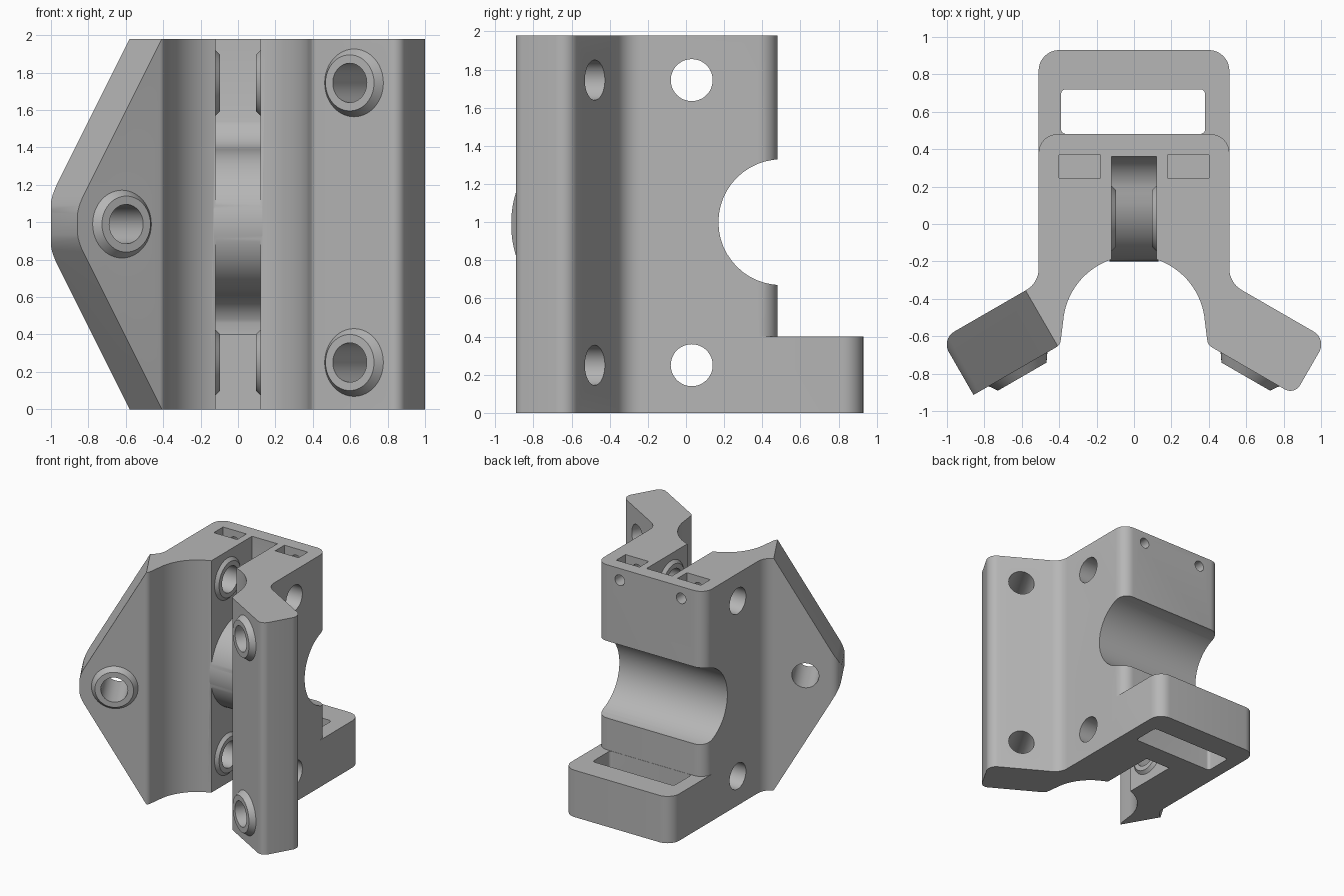
import bpy
import bmesh
from math import cos, sin, radians, pi
from mathutils import Matrix, Vector

if "Cube" in bpy.data.objects:
    bpy.data.objects.remove(bpy.data.objects["Cube"], do_unlink=True)

grey = bpy.data.materials.new("light grey plastic")
grey.use_nodes = True
grey.diffuse_color = (0.47, 0.47, 0.47, 1)
grey.node_tree.nodes["Principled BSDF"].inputs["Base Color"].default_value = grey.diffuse_color

HEIGHT, MID = 1.98, 0.99
SCREW_Z = (0.25, 1.745)


def finish(name, bm):
    bmesh.ops.recalc_face_normals(bm, faces=bm.faces)
    mesh = bpy.data.meshes.new(name)
    bm.to_mesh(mesh)
    bm.free()
    mesh.materials.append(grey)
    obj = bpy.data.objects.new(name, mesh)
    bpy.context.collection.objects.link(obj)
    return obj


def prism(name, points, low, high, frame=Matrix()):
    """Extrude a flat outline along the local z of a frame."""
    bm = bmesh.new()
    face = bm.faces.new([bm.verts.new((x, y, low)) for x, y in points])
    new = bmesh.ops.extrude_face_region(bm, geom=[face])["geom"]
    moved = [v for v in new if isinstance(v, bmesh.types.BMVert)]
    bmesh.ops.translate(bm, verts=moved, vec=(0, 0, high - low))
    bm.transform(frame)
    return finish(name, bm)


def rod(name, start, end, r1, r2=None):
    """Cylinder or cone between two points."""
    a, b = Vector(start), Vector(end)
    turn = (b - a).to_track_quat('Z', 'Y').to_matrix().to_4x4()
    bm = bmesh.new()
    bmesh.ops.create_cone(bm, cap_ends=True, segments=48, radius1=r1,
                          radius2=r1 if r2 is None else r2, depth=(b - a).length,
                          matrix=Matrix.Translation((a + b) / 2) @ turn)
    return finish(name, bm)


def arc(cx, cy, r, start, end, steps=12):
    angles = [radians(start + (end - start) * i / steps) for i in range(steps + 1)]
    return [(cx + r * cos(t), cy + r * sin(t)) for t in angles]


def rounded(corners, steps=8):
    """Replace corners (x, y, radius) of an outline by arcs."""
    out = []
    for i, (x, y, r) in enumerate(corners):
        p = Vector((x, y))
        if r == 0:
            out.append((x, y))
            continue
        a = (Vector(corners[i - 1][:2]) - p).normalized()
        b = (Vector(corners[(i + 1) % len(corners)][:2]) - p).normalized()
        half = a.angle(b) / 2
        centre = p + (a + b).normalized() * (r / sin(half))
        reach = r / (sin(half) / cos(half))
        u, v = p + a * reach - centre, p + b * reach - centre
        span = u.angle(v)
        for k in range(steps + 1):
            t = k / steps
            q = centre + (u * sin((1 - t) * span) + v * sin(t * span)) / sin(span)
            out.append((q.x, q.y))
    return out


def box_outline(x0, x1, y0, y1, r=0):
    return rounded([(x0, y0, r), (x1, y0, r), (x1, y1, r), (x0, y1, r)])


def combine(target, tool, operation):
    mod = target.modifiers.new("join", 'BOOLEAN')
    mod.operation, mod.solver, mod.object = operation, 'EXACT', tool
    bpy.context.view_layer.objects.active = target
    bpy.ops.object.modifier_apply(modifier=mod.name)
    bpy.data.objects.remove(tool, do_unlink=True)


# Body with central slot, round channel and two angled flanges
def half_outline(tip_round):
    flange = [(0.51, 0.48, 0.1), (0.51, -0.315, 0.13), (1.03, -0.615, 0.08),
              (0.858, -0.914, tip_round), (0.395, -0.647, 0.05)]
    channel = [(x, y, 0) for x, y in arc(0, -0.55, 0.38, 4, 71.6, 16)]
    return flange + channel + [(0.12, 0.36, 0)]


right_half = half_outline(0.06)
left_half = [(-x, y, r) for x, y, r in reversed(half_outline(0))]
body = prism("clamp_body", rounded(right_half + left_half), 0, HEIGHT)

# Taper one flange to a rounded triangle
radius, centre_u = 0.295, 0.245
rise = (radius + centre_u * cos(pi / 6)) / sin(pi / 6)
outside = [(0, MID + rise), (0, 2.3), (1, 2.3), (1, -0.3), (0, -0.3), (0, MID - rise)]
outside += arc(centre_u, MID, radius, -30, 30)
c, s = cos(pi / 6), sin(pi / 6)
flange_frame = Matrix(((-c, 0, -s, -0.395), (-s, 0, c, -0.647), (0, 1, 0, 0), (0, 0, 0, 1)))
combine(body, prism("flange_trim", outside, -0.3, 0.6, flange_frame), 'DIFFERENCE')

# Back loop
loop = rounded([(-0.51, 0.3, 0), (0.51, 0.3, 0), (0.51, 0.93, 0.11), (-0.51, 0.93, 0.11)])
combine(body, prism("back_loop", loop, 0, 0.4), 'UNION')
combine(body, prism("loop_window", box_outline(-0.39, 0.38, 0.482, 0.72, 0.025), -0.1, 0.6),
        'DIFFERENCE')

# Curved web across the slot, wrapped around the rear bore
web = [(0.42, 1.6)] + arc(0.16, 1.6, 0.21, 0, -90, 8) + arc(0.19, 1, 0.39, 96, 264, 32)
web += arc(0.16, 0.4, 0.21, 90, 0, 8) + [(0.42, 0.4)]
side_frame = Matrix(((0, 0, 1, 0), (1, 0, 0, 0), (0, 1, 0, 0), (0, 0, 0, 1)))
combine(body, prism("slot_web", web, -0.13, 0.13, side_frame), 'UNION')
combine(body, rod("rear_bore", (-1, 0.5, 1), (1, 0.5, 1), 0.33), 'DIFFERENCE')

# Bosses and holes on the flanges
for side, heights in ((1, SCREW_Z), (-1, (MID,))):
    normal = Vector((-0.5 * side, -cos(pi / 6), 0))
    for z in heights:
        seat = Vector((0.62 * side, -0.777, z))
        combine(body, rod("flange_boss", seat - normal * 0.02, seat + normal * 0.045, 0.195, 0.15),
                'UNION')
        combine(body, rod("flange_hole", seat - normal * 0.6, seat + normal * 0.2, 0.105),
                'DIFFERENCE')

# Bosses inside the slot and the cross holes
for z in SCREW_Z:
    for side in (1, -1):
        combine(body, rod("slot_boss", (0.14 * side, 0.03, z), (0.095 * side, 0.03, z), 0.195, 0.15),
                'UNION')
    combine(body, rod("cross_hole", (-0.8, 0.03, z), (0.8, 0.03, z), 0.11), 'DIFFERENCE')

# Nut pockets in the top with small holes from the back
for side in (1, -1):
    x = 0.29 * side
    combine(body, prism("nut_pocket", box_outline(x - 0.11, x + 0.11, 0.245, 0.37), 1.8, 2.1),
            'DIFFERENCE')
    combine(body, rod("nut_hole", (x, 0.1, 1.88), (x, 0.6, 1.88), 0.045), 'DIFFERENCE')

bpy.ops.object.select_all(action='DESELECT')
body.select_set(True)
bpy.context.view_layer.objects.active = body
bpy.ops.object.shade_smooth_by_angle(angle=radians(30))
